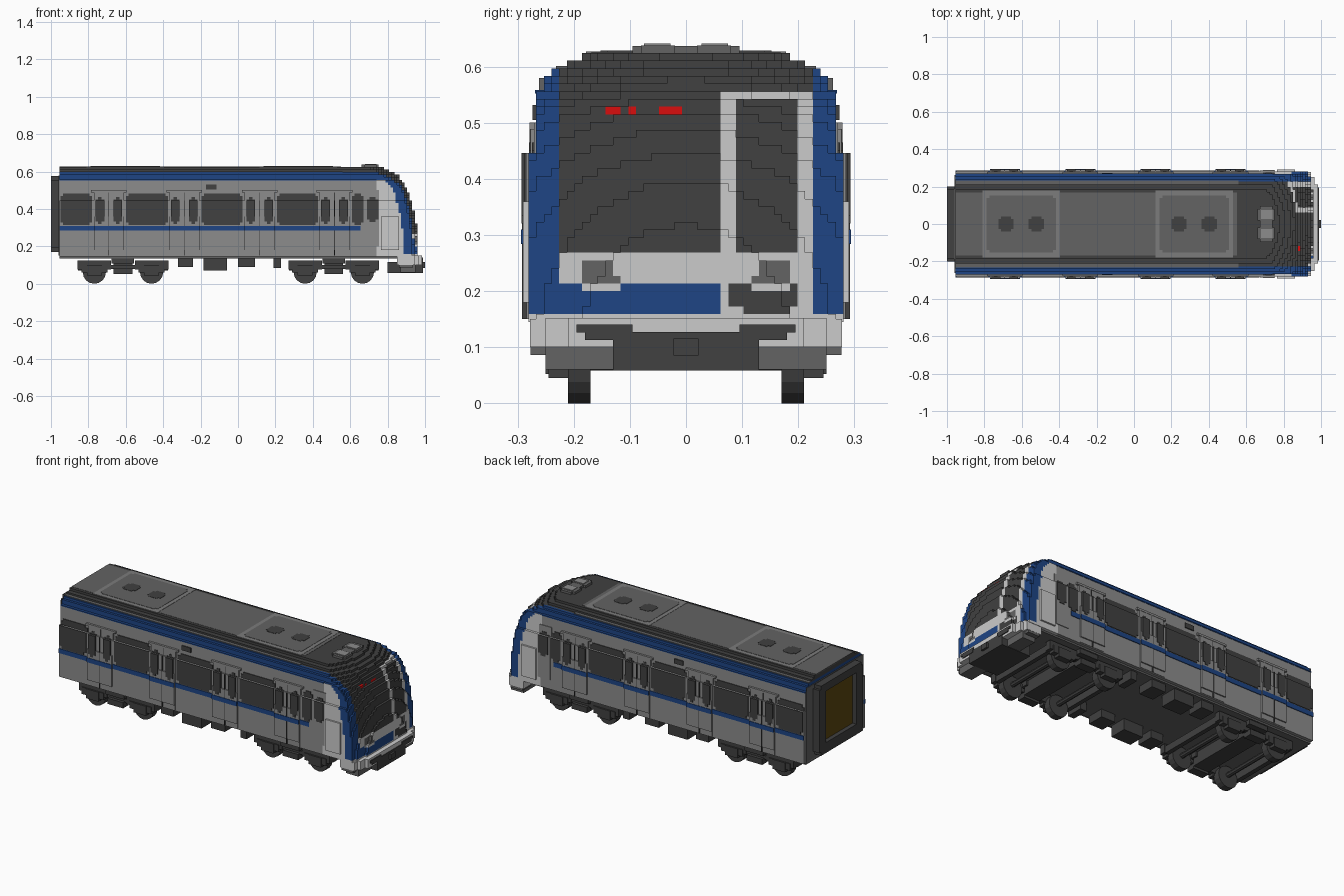
import bpy, bmesh, math
from mathutils import Matrix

cube = bpy.data.objects.get("Cube")
if cube:
    bpy.data.objects.remove(cube, do_unlink=True)


def material(name, r, g, b):
    m = bpy.data.materials.new(name)
    m.use_nodes = True
    m.diffuse_color = (r, g, b, 1)
    m.node_tree.nodes["Principled BSDF"].inputs["Base Color"].default_value = (r, g, b, 1)
    return m


DARK = material("charcoal", .052, .052, .052)
LIGHT = material("light grey", .6, .6, .6)
BLUE = material("blue", .013, .059, .235)
GREY = material("roof grey", .125, .125, .125)
RED = material("red", .7, .004, .004)
PANEL = material("side grey", .265, .265, .265)
STEEL = material("frame grey", .2, .2, .2)
BROWN = material("door brown", .11, .062, .005)

V, Z0, REAR = 2 / 146, .145, -.955      # step size, floor height, rear wall


def finish(bm, name, mats):
    me = bpy.data.meshes.new(name)
    bm.to_mesh(me)
    bm.free()
    for m in mats:
        me.materials.append(m)
    ob = bpy.data.objects.new(name, me)
    bpy.context.collection.objects.link(ob)
    return ob


def part(name, mat, boxes, mirror=False):
    """One object from boxes (x0, x1, y0, y1, z0, z1), optionally mirrored in y."""
    bm = bmesh.new()
    boxes = list(boxes)
    if mirror:
        boxes += [(a, b, -d, -c, e, f) for a, b, c, d, e, f in boxes]
    for a, b, c, d, e, f in boxes:
        mat4 = Matrix.Translation(((a + b) / 2, (c + d) / 2, (e + f) / 2)) @ Matrix.Diagonal((b - a, d - c, f - e, 1))
        bmesh.ops.create_cube(bm, size=1, matrix=mat4)
    return finish(bm, name, [mat])


STEP_Z = Z0 + 22 * V                     # the side steps in above this height


def skin(x0, x1, z0, z1, proud):
    """Side plate boxes that follow the stepped wall."""
    out = []
    for lo, hi, w in ((0, STEP_Z, 20.5 * V), (STEP_Z, 1, 19.5 * V)):
        a, b = max(z0, lo), min(z1, hi)
        if b > a:
            out.append((x0, x1, w - .02, w + proud, a, b))
    return out


def rounded(x0, x1, z0, z1, proud):
    """Side plate with stepped corners."""
    return (skin(x0 + V, x1 - V, z0, z0 + V, proud) + skin(x0, x1, z0 + V, z1 - V, proud)
            + skin(x0 + V, x1 - V, z1 - V, z1, proud))


# Body shell, in stepped layers: first row, last row, half width in steps, front end
def layer(k0, k1, half, x1):
    w = (half + .5) * V
    return (REAR, x1, -w, w, Z0 + k0 * V, Z0 + k1 * V)


part("body_sides", PANEL, [layer(0, 22, 20, .74), layer(22, 30, 19, .74)])
part("roof_edge_band", BLUE, [layer(30, 32, 18, .74), layer(32, 33, 17, .56)])
part("roof_edge_ledge", BLUE, [(REAR, .74, .24, 19.5 * V + .002, Z0 + 30 * V - .004, Z0 + 30 * V + .002)], True)
part("roof", DARK, [layer(33, 34, 15, .56), layer(34, 35, 13, .56)])
part("roof_gutter", GREY, [(REAR, .56, .212, .232, Z0 + 33 * V, Z0 + 33 * V + .004)], True)
part("roof_panel", GREY, [(REAR, .55, -.168, .168, .62, .6258)])
part("rear_wall", GREY, [(REAR - .004, REAR, -.262, .262, .15, .58)])
part("underframe", GREY, [(REAR, .9, -.262, .262, .135, Z0)])

# Nose: stepped grid of cells, each pushed forward to a curved front
PROFILE = [(.14, .966), (.2, .964), (.3, .955), (.4, .938), (.5, .908), (.55, .88),
           (.58, .855), (.6, .822), (.63, .75)]
ROWS = 35


def half_cells(k):
    return next(h for top, h in ((22, 20), (30, 19), (32, 18), (33, 17), (34, 15), (35, 13)) if k < top)


def back_x(k):
    return .74 if k < 32 else .56


def front_x(j, k):
    if not (0 <= k < ROWS) or abs(j) > half_cells(k):
        return None
    y, z = j * V, Z0 + (k + .5) * V
    for (za, xa), (zb, xb) in zip(PROFILE, PROFILE[1:]):
        if za <= z <= zb:
            x = xa + (xb - xa) * (z - za) / (zb - za)
    x -= (.4 + 18 * max(0, z - .53)) * y * y
    return max(back_x(k), round(x / V) * V)


def nose_colour(j, k):
    y, z = j * V, Z0 + (k + .5) * V
    if k == 27 and j in (-10, -9, -7, -3, -2, -1):        # destination sign marks
        return 4
    if abs(y) > .224:
        return 2 if z > .155 else 1
    if z > .56:
        return 0
    if y > .055 and z > .27:
        return 0 if .083 < y < .197 and z < .543 else 1
    if z > .27:
        return 0
    if .12 < abs(y) < .187 and .205 < z < .25 and abs(y) > .12 + (z - .21) * .3:
        return 3 if z > .208 else 1
    if z > .208:
        return 1
    if z > .155:
        if y < .055:
            return 2
        return 0 if abs(y - .14) < .058 - max(0, .178 - z) * 1.3 else 1
    return 1


bm = bmesh.new()


def quad(pts, mat):
    bm.faces.new([bm.verts.new(p) for p in pts]).material_index = mat


for k in range(ROWS):
    for j in range(-half_cells(k), half_cells(k) + 1):
        x, col = front_x(j, k), nose_colour(j, k)
        y0, y1, z0, z1 = (j - .5) * V, (j + .5) * V, Z0 + k * V, Z0 + (k + 1) * V
        quad([(x, y0, z0), (x, y1, z0), (x, y1, z1), (x, y0, z1)], col)
        sides = {(1, 0): ((y1, z1), (y1, z0)), (-1, 0): ((y0, z0), (y0, z1)),
                 (0, 1): ((y0, z1), (y1, z1)), (0, -1): ((y1, z0), (y0, z0))}
        for (dj, dk), (p, q) in sides.items():
            nx = front_x(j + dj, k + dk)
            if nx is not None:
                spans = [(nx, x, col)]
            else:                        # outer wall: light panel with a blue front edge
                cut = max(back_x(k), x - .047)
                top_ledge = dk == 1 and k >= 29
                rear = 0 if abs(j) < 17 else 2 if k >= 30 or top_ledge else 1
                spans = [(back_x(k), cut, rear), (cut, x, col)]
            for a, b, c in spans:
                if b > a + 1e-5:
                    quad([(a, *p), (b, *p), (b, *q), (a, *q)], c)
bmesh.ops.remove_doubles(bm, verts=bm.verts, dist=1e-5)
bmesh.ops.recalc_face_normals(bm, faces=bm.faces)
finish(bm, "cab_nose", [DARK, LIGHT, BLUE, GREY, RED])
part("cab_side_bulge", LIGHT, skin(.765, .86, .18, .36, .01), True)

# Bumper, skirts and front coupler
part("bumper", LIGHT, [(.86, .985, -.21, .21, .1, .152), (.88, .965, -.25, .25, .1, .152),
                       (.85, .945, -.278, .278, .1, .15)])
part("bumper_slot", DARK, [b for s in (-1, 1) for b in
                           ((.9, .99, s * .145 - .05, s * .145 + .05, .126, .14),
                            (.9, .99, s * .14 - .04, s * .14 + .04, .113, .126))])
part("front_skirt", GREY, [(.87, .95, .13, .25, .06, .105), (.86, .935, .2, .277, .086, .1)], True)
part("front_coupler", DARK, [(.8, .988, -.13, .13, .058, .115), (.85, .988, -.1, .1, .11, .127),
                             (.9, 1.0, -.022, .022, .085, .115)])

# Side doors, windows and stripe on both sides
DOORS = [-.69, -.287, .116, .516]
part("doors", PANEL, [b for c in DOORS for b in skin(c - .08, c + .08, .15, .5, .003)
                      + skin(c - .08, c + .08, .18, .36, .01) + skin(c - .08, c + .08, STEP_Z, .5, .01)], True)
part("door_rails", PANEL, [b for c in DOORS for b in skin(c - .095, c + .095, .488, .5, .012)], True)
part("door_seams", DARK, [b for c in DOORS for b in skin(c - .0015, c + .0015, .15, .488, .0115)], True)
part("door_windows", DARK, [b for c in DOORS for s in (-.048, .048)
                            for b in rounded(c + s - .023, c + s + .023, .32, .465, .0125)], True)
WINDOWS = [(-.95, -.78), (-.6, -.375), (-.195, .025), (.208, .428), (.61, .67)]
part("side_windows", DARK, [b for a, c in WINDOWS for b in rounded(a, c, .315, .482, .004)], True)
part("side_stripe", BLUE, skin(REAR, .655, .284, .31, .004)
     + [b for c in DOORS for b in skin(c - .08, c + .08, .284, .31, .013)], True)
part("cab_door", PANEL, skin(.675, .755, .2, .5, .004), True)
part("cab_door_window", DARK, rounded(.69, .75, .33, .465, .007), True)
part("side_indicator", DARK, rounded(-.185, -.1, .505, .532, .006), True)

# Roof cooling units with fans, and the cab roof unit
UNITS = [-.603, .322]
part("cooling_unit_frames", STEEL, [(c - .208, c + .208, -.178, .178, .615, .6272) for c in UNITS])
part("cooling_unit_lids", GREY, [b for c in UNITS for b in
                                 ((c - .185, c + .185, -.14, .14, .62, .6288),
                                  (c - .17, c + .17, -.152, .152, .62, .6288))])
part("cooling_fans", DARK, [b for c in UNITS for s in (-.081, .081) for b in
                            ((c + s - .041, c + s + .041, -.027, .027, .62, .6304),
                             (c + s - .027, c + s + .027, -.041, .041, .62, .6304))])
part("cab_roof_unit", GREY, [(.675, .74, -.095, .095, .6, .637), (.66, .75, .02, .08, .6, .638),
                             (.66, .75, -.08, -.02, .6, .638)])
part("cab_roof_vents", PANEL, [(.68, .74, .028, .075, .63, .641)], True)

# Rear gangway with stepped corners
part("gangway_frame", DARK, [(-1, REAR, s * .17 - .03, s * .17 + .03, .19, .555) for s in (-1, 1)]
     + [(-1, REAR, -.186, .186, .17, .23), (-1, REAR, -.186, .186, .53, .575)])
part("gangway_door", BROWN, [(-.975, REAR, -.14, .14, .23, .53)])

# Bogies: wheels, axles, side frames
BOGIES, WHEELBASE = [-.615, .512], .153


def cylinders(name, spots, r, length, sides):
    bm = bmesh.new()
    for x, y, z in spots:
        m = Matrix.Translation((x, y, z)) @ Matrix.Rotation(math.pi / 2, 4, 'X')
        bmesh.ops.create_cone(bm, cap_ends=True, segments=sides, radius1=r, radius2=r, depth=length, matrix=m)
    return finish(bm, name, [DARK])


AXLES = [c + s * WHEELBASE for c in BOGIES for s in (-1, 1)]
cylinders("wheels", [(x, y, .062) for x in AXLES for y in (-.19, .19)], .062, .04, 16)
cylinders("axles", [(x, 0, .072) for x in AXLES], .014, .4, 8)
part("axle_boxes", DARK, [b for x in AXLES for b in ((x - .04, x + .04, .205, .245, .045, .1),
                                                    (x - .07, x + .07, .205, .24, .06, .1),
                                                    (x - .09, x + .09, .2, .235, .075, .125))], True)
part("bogie_side_frames", DARK, [b for c in BOGIES for b in
                                 ((c - .16, c + .16, .2, .232, .08, .1),
                                  (c - .05, c + .05, .2, .25, .052, .085),
                                  (c - .06, c + .06, .17, .255, .108, .135))], True)
part("bogie_bolsters", DARK, [b for c in BOGIES for b in ((c - .05, c + .05, -.2, .2, .065, .135),
                                                        (c - .24, c - .215, -.2, .2, .07, .11),
                                                        (c + .215, c + .24, -.2, .2, .07, .11))])

# Equipment boxes under the floor
part("equipment_boxes", DARK, [(a, b, .15, .25, z, .136) for a, b, z in
                               ((-.32, -.24, .09), (-.185, -.06, .07), (.0, .09, .09), (.19, .23, .085))], True)
